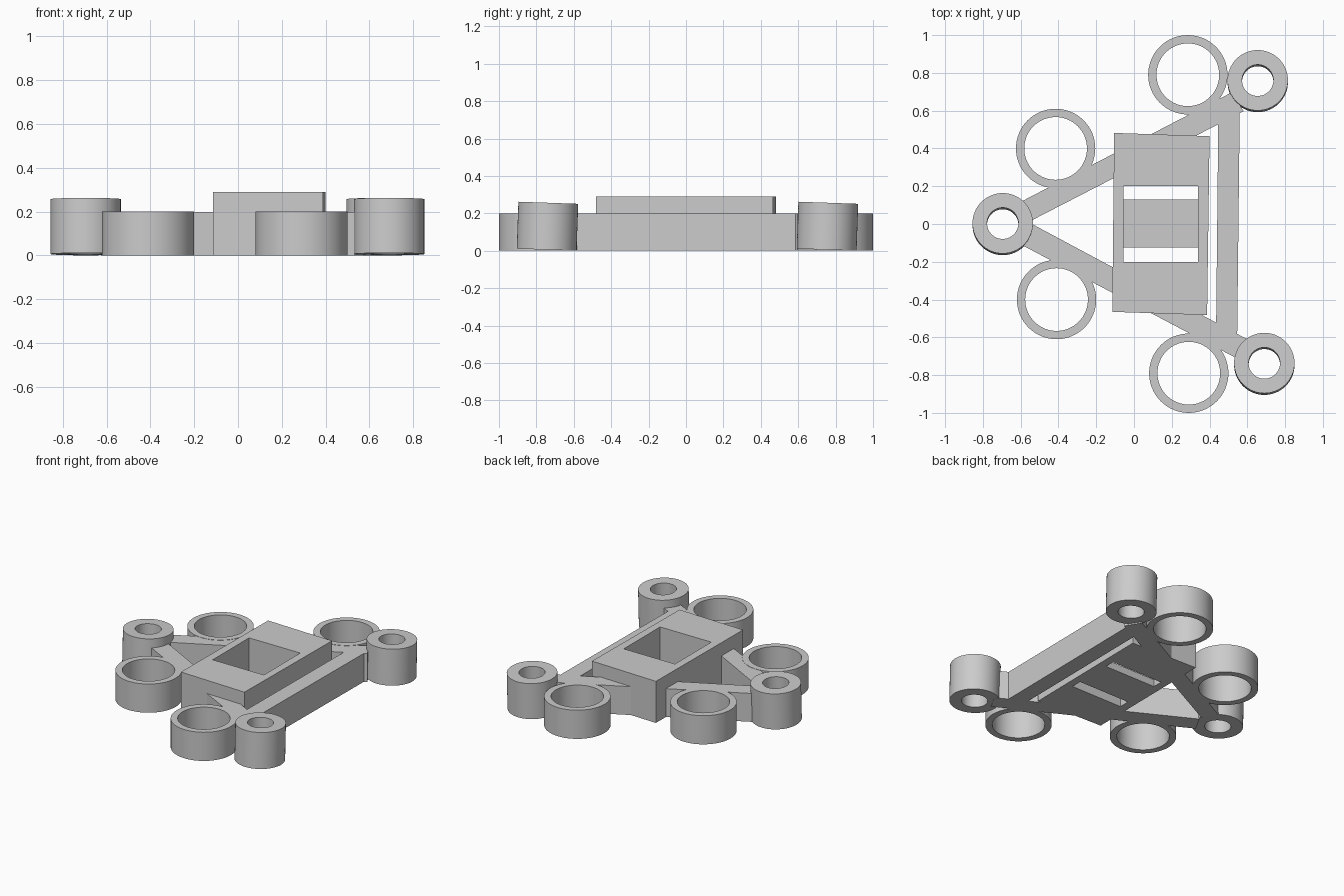
import bpy, bmesh, math
from mathutils import Matrix

if "Cube" in bpy.data.objects:
    bpy.data.objects.remove(bpy.data.objects["Cube"], do_unlink=True)

grey = bpy.data.materials.new("light grey")
grey.use_nodes = True
COLOUR = (0.6, 0.6, 0.6, 1)
grey.diffuse_color = COLOUR
grey.node_tree.nodes["Principled BSDF"].inputs["Base Color"].default_value = COLOUR


def finish(name, bm):
    bmesh.ops.recalc_face_normals(bm, faces=bm.faces)
    mesh = bpy.data.meshes.new(name)
    bm.to_mesh(mesh)
    bm.free()
    mesh.materials.append(grey)
    obj = bpy.data.objects.new(name, mesh)
    bpy.context.collection.objects.link(obj)
    return obj


def prism(name, outline, z0, z1):
    """Extrude a flat outline from z0 up to z1."""
    bm = bmesh.new()
    face = bm.faces.new([bm.verts.new((x, y, z0)) for x, y in outline])
    top = bmesh.ops.extrude_face_region(bm, geom=[face])["geom"]
    verts = [v for v in top if isinstance(v, bmesh.types.BMVert)]
    bmesh.ops.translate(bm, verts=verts, vec=(0, 0, z1 - z0))
    return finish(name, bm)


def tube(name, x, y, outer, inner, height, tilt=0.0, sides=64):
    """Open ring, turned from a rectangular section, with an optional lean."""
    bm = bmesh.new()
    section = [(inner, 0), (outer, 0), (outer, height), (inner, height)]
    loops = []
    for i in range(sides):
        a = math.tau * i / sides
        loops.append([bm.verts.new((r * math.cos(a), r * math.sin(a), z))
                      for r, z in section])
    for i in range(sides):
        a, b = loops[i], loops[(i + 1) % sides]
        for j in range(4):
            k = (j + 1) % 4
            bm.faces.new((a[j], b[j], b[k], a[k]))
    bm.transform(Matrix.Translation((x, y, outer * math.sin(tilt)))
                 @ Matrix.Rotation(-tilt, 4, "X"))
    obj = finish(name, bm)
    bpy.ops.object.select_all(action="DESELECT")
    obj.select_set(True)
    bpy.context.view_layer.objects.active = obj
    bpy.ops.object.shade_smooth_by_angle(angle=math.radians(30))
    return obj


def cut(target, name, x0, x1, y0, y1, z0, z1):
    cutter = prism(name, [(x0, y0), (x1, y0), (x1, y1), (x0, y1)], z0, z1)
    cutter.hide_render = True
    cutter.hide_set(True)
    mod = target.modifiers.new(name, "BOOLEAN")
    mod.operation = "DIFFERENCE"
    mod.solver = "EXACT"
    mod.object = cutter
    # Bake the cut, then drop the helper
    bpy.context.view_layer.update()
    deps = bpy.context.evaluated_depsgraph_get()
    result = bpy.data.meshes.new_from_object(target.evaluated_get(deps))
    target.modifiers.clear()
    target.data = result
    bpy.data.objects.remove(cutter, do_unlink=True)


# Wide rings
for name, x, y in (("back_left_ring", 0.285, 0.79), ("back_right_ring", -0.415, 0.40),
                   ("front_right_ring", -0.41, -0.40), ("front_left_ring", 0.29, -0.79)):
    tube(name, x, y, 0.21, 0.166, 0.2)

# Taller mounting posts, leaning slightly
for name, x, y in (("right_post", -0.695, -0.005), ("back_left_post", 0.655, 0.752),
                   ("front_left_post", 0.69, -0.745)):
    tube(name, x, y, 0.16, 0.083, 0.251, tilt=0.035)

# Triangular frame
HEIGHT = 0.198
prism("back_beam", [(-0.54, 0.02), (0.58, 0.597), (0.52, 0.698), (-0.60, 0.117)], 0, HEIGHT)
prism("front_beam", [(-0.54, 0.0), (-0.60, -0.108), (0.57, -0.725), (0.627, -0.625)], 0, HEIGHT)
prism("left_beam", [(0.447, 0.62), (0.56, 0.62), (0.546, -0.62), (0.434, -0.62)], 0, HEIGHT)

# Central housing with a pocket and two slots through its floor
box = prism("central_housing", [(-0.105, 0.482), (0.40, 0.465), (0.387, -0.482),
                                (-0.115, -0.465)], 0, 0.29)
cut(box, "pocket", -0.055, 0.34, -0.2, 0.2, 0.05, 0.4)
cut(box, "back_slot", -0.055, 0.34, 0.13, 0.2, -0.1, 0.1)
cut(box, "front_slot", -0.055, 0.34, -0.2, -0.125, -0.1, 0.1)
